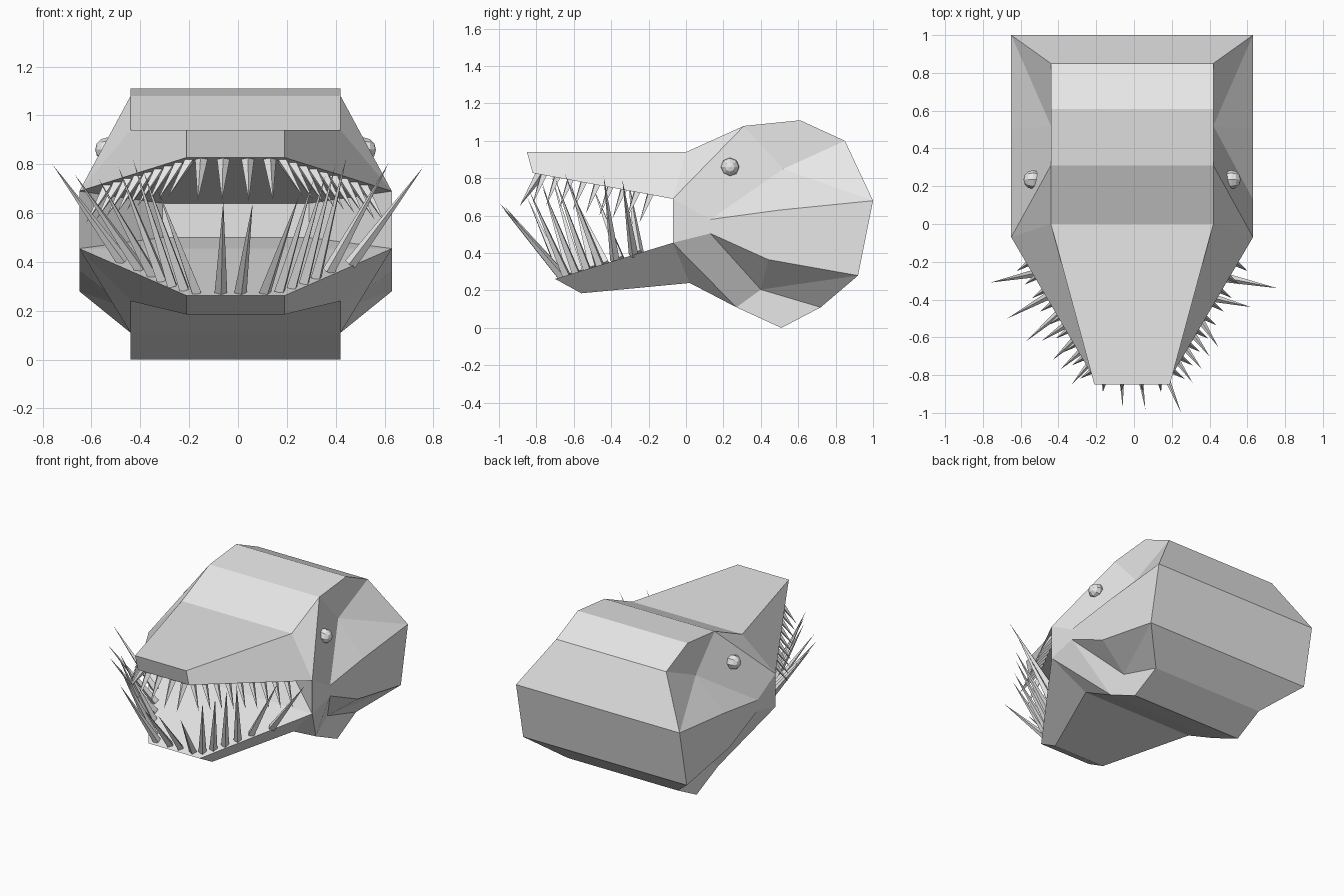
import bpy, bmesh, math
from mathutils import Vector

if "Cube" in bpy.data.objects:
    bpy.data.objects.remove(bpy.data.objects["Cube"])

SHIFT = -0.01  # body sits slightly left of centre

bone = bpy.data.materials.new("pale_grey")
bone.diffuse_color = (0.8, 0.8, 0.8, 1)
bone.use_nodes = True
bone.node_tree.nodes["Principled BSDF"].inputs["Base Color"].default_value = bone.diffuse_color


def finish(name, bm):
    mesh = bpy.data.meshes.new(name)
    bmesh.ops.recalc_face_normals(bm, faces=bm.faces)
    bm.to_mesh(mesh)
    bm.free()
    mesh.materials.append(bone)
    obj = bpy.data.objects.new(name, mesh)
    bpy.context.collection.objects.link(obj)
    return obj


# Head: one half of the outline, as (half width, y, z)
W, M, T, G = 0.64, 0.43, 0.2, 0.3
pts = {
    "palate": (G, 0.22, 0.64), "lip_up": (W, -0.07, 0.69),
    "snout_low": (T, -0.82, 0.828), "snout_top": (T, -0.85, 0.94),
    "brow": (M, 0.0, 0.94), "crown": (M, 0.31, 1.08), "top": (M, 0.61, 1.11),
    "nape": (M, 0.85, 1.0), "back_up": (W, 1.0, 0.68), "back_low": (W, 0.92, 0.28),
    "belly_back": (M, 0.72, 0.11), "belly": (M, 0.51, 0.0),
    "throat": (M, 0.27, 0.11), "chin": (M, 0.02, 0.24),
    "jaw_low": (T, -0.56, 0.185), "jaw_tip": (T, -0.70, 0.262),
    "lip_low": (W, -0.07, 0.455), "gullet": (G, 0.22, 0.50),
}
ring = list(pts)
pts.update({
    "temple": (M, 0.52, 0.85), "cheek": (W, 0.13, 0.58), "cheek_back": (W, 0.50, 0.63),
    "cheek_low": (W, 0.13, 0.505), "jowl": (W, 0.44, 0.365), "pit": (M, 0.40, 0.205),
})
side_faces = [
    ("snout_low", "snout_top", "brow", "lip_up"),
    ("brow", "crown", "lip_up"),
    ("crown", "temple", "cheek", "lip_up"),
    ("crown", "top", "nape", "temple"),
    ("temple", "nape", "back_up"),
    ("temple", "back_up", "cheek_back"),
    ("temple", "cheek_back", "cheek"),
    ("cheek", "cheek_back", "jowl", "cheek_low"),
    ("cheek_back", "back_up", "back_low", "jowl"),
    ("lip_up", "cheek", "cheek_low", "lip_low"),
    ("lip_low", "cheek_low", "throat"),
    ("cheek_low", "jowl", "pit"),
    ("cheek_low", "pit", "throat"),
    ("jowl", "back_low", "pit"),
    ("pit", "back_low", "belly_back"),
    ("pit", "belly_back", "belly", "throat"),
    ("lip_low", "throat", "chin"),
    ("lip_low", "chin", "jaw_low", "jaw_tip"),
    ("palate", "lip_up", "lip_low", "gullet"),
]

bm = bmesh.new()
v = {(s, n): bm.verts.new((s * x + SHIFT, y, z))
     for s in (-1, 1) for n, (x, y, z) in pts.items()}
for a, b in zip(ring, ring[1:] + ring[:1]):      # strips across the width
    bm.faces.new((v[-1, a], v[-1, b], v[1, b], v[1, a]))
for s in (-1, 1):                                # mirrored side faces
    for names in side_faces:
        bm.faces.new([v[s, n] for n in names])
finish("head", bm)


# Teeth: thin four-sided spikes from base to tip
def add_tooth(bm, base, tip, radius):
    base, tip = Vector(base), Vector(tip)
    axis = tip - base
    mat = axis.to_track_quat("Z", "Y").to_matrix().to_4x4()
    mat.translation = (base + tip) / 2
    bmesh.ops.create_cone(bm, cap_ends=True, segments=4, radius1=radius,
                          radius2=0, depth=axis.length, matrix=mat)


# Lower fangs: base x, base y, tip x, tip y, tip z
fangs = [
    (-0.47, -0.25, -0.76, -0.31, 0.80), (-0.40, -0.35, -0.67, -0.50, 0.76),
    (-0.35, -0.43, -0.57, -0.62, 0.74), (-0.31, -0.50, -0.49, -0.62, 0.79),
    (-0.27, -0.57, -0.43, -0.72, 0.82), (-0.22, -0.62, -0.39, -0.77, 0.78),
    (-0.17, -0.66, -0.33, -0.85, 0.70), (-0.07, -0.66, -0.06, -0.97, 0.65),
    (0.01, -0.66, 0.06, -0.98, 0.64), (0.11, -0.66, 0.25, -1.0, 0.67),
    (0.17, -0.64, 0.31, -0.84, 0.74), (0.22, -0.59, 0.36, -0.77, 0.76),
    (0.27, -0.53, 0.40, -0.70, 0.80), (0.32, -0.46, 0.445, -0.65, 0.83),
    (0.37, -0.38, 0.62, -0.44, 0.81), (0.46, -0.28, 0.76, -0.34, 0.79),
]
bm = bmesh.new()
for bx, by, tx, ty, tz in fangs:
    add_tooth(bm, (bx, by, 0.262 + 0.306 * (by + 0.70)), (tx, ty, tz), 0.026)
finish("lower_teeth", bm)

# Upper teeth: front row, then both sides along the lip
bm = bmesh.new()
for x in (-0.15, -0.06, 0.04, 0.13):
    add_tooth(bm, (x, -0.78, 0.82), (x * 1.1, -0.89, 0.65), 0.026)
for s in (-1, 1):
    for i in range(9):
        t = 0.04 + i * 0.095
        x, y, z = T + (W - T) * t - 0.03, -0.79 + 0.75 * t, 0.825 - 0.138 * t
        add_tooth(bm, (s * x + SHIFT, y, z),
                  (s * (x + 0.09) + SHIFT, y - 0.06, z - 0.155), 0.022)
finish("upper_teeth", bm)

# Eyes
for s, name in ((-1, "left_eye"), (1, "right_eye")):
    bm = bmesh.new()
    bmesh.ops.create_uvsphere(bm, u_segments=8, v_segments=6, radius=0.05)
    bmesh.ops.rotate(bm, verts=bm.verts, cent=(0, 0, 0),
                     matrix=Vector((1, 0, 0)).to_track_quat("Z", "Y").to_matrix())
    bmesh.ops.translate(bm, verts=bm.verts, vec=(s * 0.525 + SHIFT, 0.235, 0.86))
    finish(name, bm)
